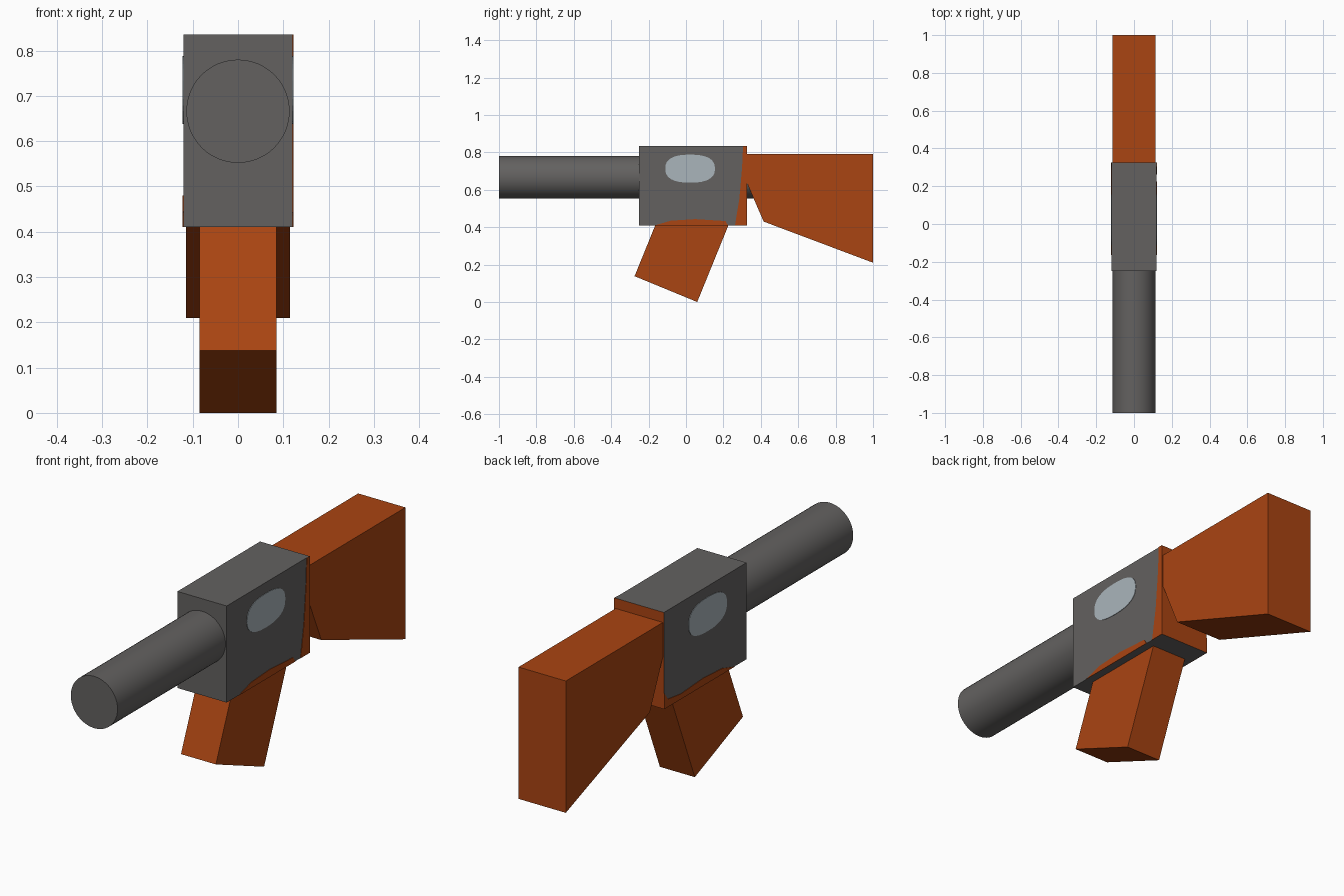
import bpy, bmesh, math

if "Cube" in bpy.data.objects:
    bpy.data.objects.remove(bpy.data.objects["Cube"])


def material(name, rgb):
    m = bpy.data.materials.new(name)
    m.diffuse_color = (*rgb, 1.0)
    m.use_nodes = True
    m.node_tree.nodes["Principled BSDF"].inputs["Base Color"].default_value = m.diffuse_color
    return m


GREY = material("gunmetal grey", (0.125, 0.12, 0.117))
WOOD = material("orange wood", (0.40, 0.058, 0.006))
PALE = material("pale steel", (0.40, 0.46, 0.50))


def prism(name, profile, x0, x1, *mats):
    """Extrude a (y, z) outline from x0 to x1."""
    bm = bmesh.new()
    face = bm.faces.new([bm.verts.new((x0, y, z)) for y, z in profile])
    ext = bmesh.ops.extrude_face_region(bm, geom=[face])
    for v in ext["geom"]:
        if isinstance(v, bmesh.types.BMVert):
            v.co.x = x1
    bmesh.ops.recalc_face_normals(bm, faces=bm.faces)
    me = bpy.data.meshes.new(name)
    bm.to_mesh(me)
    bm.free()
    for m in mats:
        me.materials.append(m)
    ob = bpy.data.objects.new(name, me)
    bpy.context.collection.objects.link(ob)
    return ob


HALF, PLATE = 0.12, 0.002

# Receiver block, with its rear face in wood colour
receiver = prism("receiver", [(-0.25, 0.41), (0.325, 0.41), (0.325, 0.835), (-0.25, 0.835)],
                 -HALF, HALF, GREY, WOOD)
for p in receiver.data.polygons:
    p.material_index = 1 if p.normal.y > 0.9 else 0

# Barrel, running back through the receiver into the stock
Y0, Y1 = -1.0, 0.45
bpy.ops.mesh.primitive_cylinder_add(vertices=48, radius=0.114, depth=Y1 - Y0,
                                    location=(0, (Y0 + Y1) / 2, 0.666),
                                    rotation=(math.pi / 2, 0, 0))
barrel = bpy.context.object
barrel.name = "barrel"
barrel.data.materials.append(GREY)
bpy.ops.object.shade_smooth_by_angle(angle=math.radians(40))

# Stock and slanted grip
prism("stock", [(0.26, 0.79), (1.0, 0.79), (1.0, 0.21), (0.415, 0.43)], -0.115, 0.115, WOOD)
prism("grip", [(-0.275, 0.138), (0.06, 0.0), (0.245, 0.455), (-0.09, 0.593)],
      -0.085, 0.085, WOOD)

# Painted ovals and wood-coloured trim on both sides of the receiver
oval = []
for i in range(32):
    a = 2 * math.pi * i / 32
    c, s = math.cos(a), math.sin(a)
    oval.append((0.022 + 0.133 * math.copysign(abs(c) ** 0.8, c),
                 0.713 + 0.075 * math.copysign(abs(s) ** 0.8, s)))
lower_trim = [(-0.165, 0.41), (0.225, 0.41), (0.21, 0.433), (0.05, 0.443), (-0.08, 0.435)]
rear_trim = [(0.262, 0.41), (0.325, 0.41), (0.325, 0.835), (0.305, 0.835),
             (0.30, 0.72), (0.285, 0.55)]
left_corner = [(0.225, 0.41), (0.325, 0.41), (0.325, 0.48), (0.30, 0.445), (0.21, 0.433)]

for side, sx in (("right", 1), ("left", -1)):
    a, b = sx * HALF, sx * (HALF + PLATE)
    prism(side + "_oval_panel", oval, a, b, PALE)
    prism(side + "_lower_trim", lower_trim, a, b, WOOD)
    prism(side + "_rear_trim", rear_trim if sx > 0 else left_corner, a, b, WOOD)
